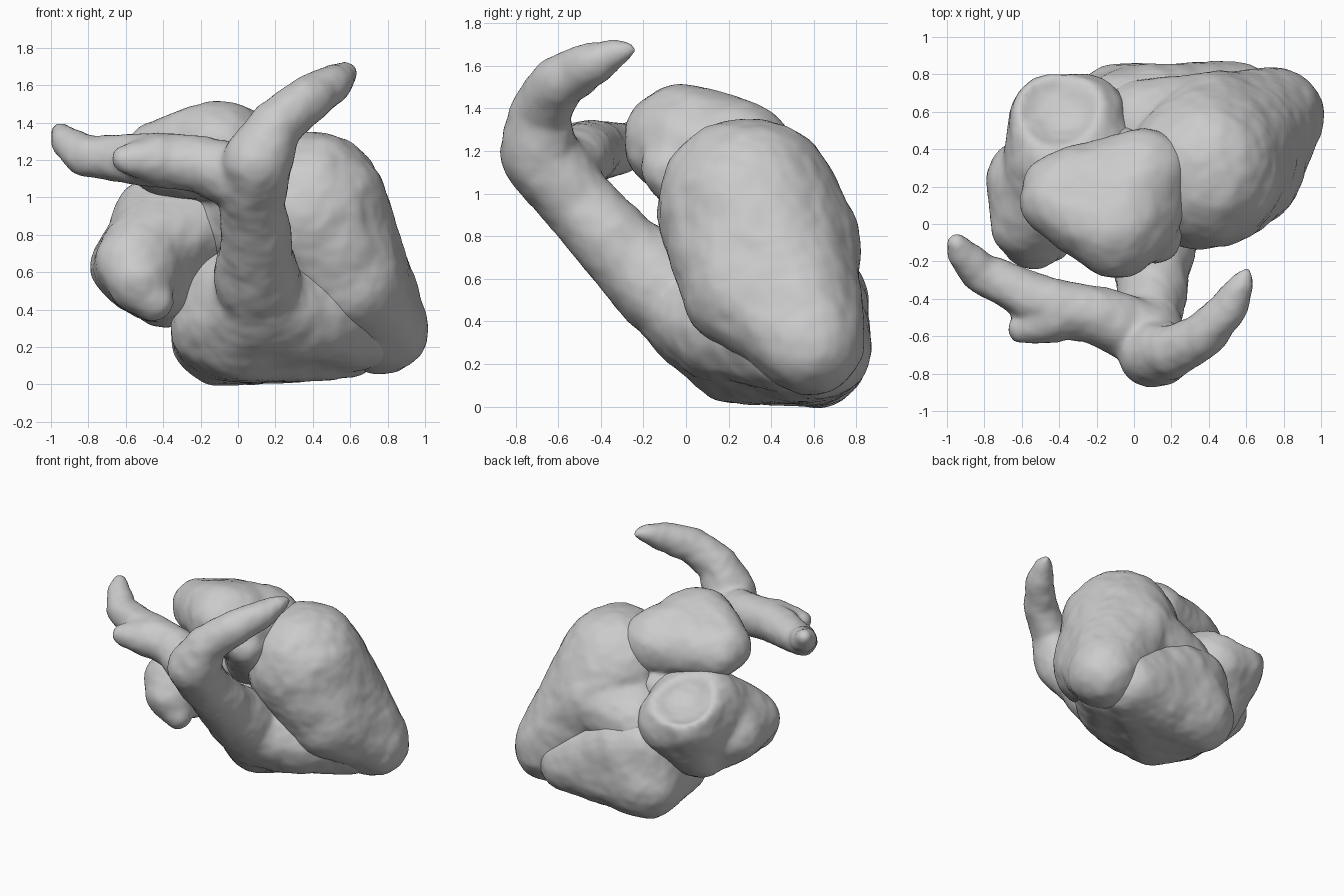
import bpy, bmesh
from mathutils import Matrix
from mathutils.bvhtree import BVHTree

if "Cube" in bpy.data.objects:
    bpy.data.objects.remove(bpy.data.objects["Cube"])

VOXEL = 0.022
bump = bpy.data.textures.new("soft_bumps", 'CLOUDS')
bump.noise_scale = 0.22
organs = []


def hull(target, balls):
    """Add the convex skin around a set of (x, y, z, radius) balls."""
    bm = bmesh.new()
    for x, y, z, r in balls:
        bmesh.ops.create_icosphere(bm, subdivisions=3, radius=r,
                                   matrix=Matrix.Translation((x, y, z)))
    res = bmesh.ops.convex_hull(bm, input=bm.verts[:])
    junk = {g for g in res["geom_interior"] + res["geom_unused"]
            if isinstance(g, bmesh.types.BMVert)}
    bmesh.ops.delete(bm, geom=list(junk), context='VERTS')
    bmesh.ops.delete(bm, geom=[v for v in bm.verts if not v.link_faces], context='VERTS')
    bmesh.ops.recalc_face_normals(bm, faces=bm.faces[:])
    me = bpy.data.meshes.new("tmp")
    bm.to_mesh(me)
    bm.free()
    target.from_mesh(me)
    bpy.data.meshes.remove(me)


def organ(name, bodies=(), tubes=(), scoop=None, smooth=8):
    """Blend convex bodies and tapered tubes into one smooth skin."""
    bm = bmesh.new()
    for balls in bodies:
        hull(bm, balls)
    for path in tubes:
        for a, b in zip(path, path[1:]):
            hull(bm, (a, b))
    me = bpy.data.meshes.new(name)
    bm.to_mesh(me)
    bm.free()
    ob = bpy.data.objects.new(name, me)
    bpy.context.collection.objects.link(ob)
    m = ob.modifiers.new("skin", 'REMESH')
    m.mode, m.voxel_size, m.use_smooth_shade = 'VOXEL', VOXEL, True
    cutter = None
    if scoop:
        bpy.ops.mesh.primitive_uv_sphere_add(segments=48, ring_count=24,
                                             radius=scoop[3], location=scoop[:3])
        cutter = bpy.context.object
        cutter.name = "scoop_cutter"
        cutter.hide_render = True
        m = ob.modifiers.new("scoop", 'BOOLEAN')
        m.operation, m.object, m.solver = 'DIFFERENCE', cutter, 'EXACT'
        m = ob.modifiers.new("reskin", 'REMESH')
        m.mode, m.voxel_size, m.use_smooth_shade = 'VOXEL', VOXEL, True
    m = ob.modifiers.new("soften", 'SMOOTH')
    m.factor, m.iterations = 0.5, smooth
    m = ob.modifiers.new("bumps", 'DISPLACE')
    m.texture, m.strength, m.mid_level = bump, 0.035, 0.2
    # bake the modifiers
    bpy.ops.object.select_all(action='DESELECT')
    ob.select_set(True)
    bpy.context.view_layer.objects.active = ob
    for m in list(ob.modifiers):
        bpy.ops.object.modifier_apply(modifier=m.name)
    if cutter:
        bpy.data.objects.remove(cutter, do_unlink=True)
    bpy.ops.object.shade_smooth()
    organs.append(ob)


def trim_hidden(depth=0.035):
    """Remove skin that lies buried inside a neighbouring part."""
    trees = []
    for ob in organs:
        bm = bmesh.new()
        bm.from_mesh(ob.data)
        trees.append(BVHTree.FromBMesh(bm))
        bm.free()
    for ob in organs:
        bm = bmesh.new()
        bm.from_mesh(ob.data)
        buried = set()
        for other, tree in zip(organs, trees):
            if other is ob:
                continue
            for v in bm.verts:
                co, no, _, _ = tree.find_nearest(v.co)
                if (v.co - co).dot(no) < -depth:
                    buried.add(v)
        bmesh.ops.delete(bm, geom=list(buried), context='VERTS')
        bm.to_mesh(ob.data)
        bm.free()


# Large chamber on the right
organ("left_ventricle", bodies=[
    [(0.38, 0.29, 0.93, 0.42), (0.76, 0.58, 0.31, 0.25),
     (0.60, 0.27, 0.55, 0.28), (0.40, 0.52, 0.80, 0.28),
     (0.80, 0.60, 0.38, 0.19)],
    [(0.38, 0.30, 0.90, 0.30), (0.06, 0.52, 0.66, 0.25), (0.40, 0.52, 0.78, 0.28)]])

# Lower chamber flowing into the front trunk, its two arms and a short stub
organ("right_ventricle_and_forked_artery", bodies=[
    [(-0.09, 0.59, 0.265, 0.26), (0.02, 0.22, 0.27, 0.24),
     (-0.13, 0.30, 0.30, 0.22), (0.55, 0.61, 0.27, 0.24),
     (0.10, 0.60, 0.50, 0.25), (0.12, 0.02, 0.45, 0.24),
     (0.32, 0.16, 0.38, 0.24), (-0.12, 0.35, 0.55, 0.20), (-0.06, 0.57, 0.53, 0.24)],
    [(0.12, 0.02, 0.45, 0.23), (0.32, 0.16, 0.38, 0.24), (0.63, 0.47, 0.32, 0.24),
     (0.50, 0.60, 0.28, 0.23), (0.44, 0.25, 0.36, 0.24)]],
    tubes=[
    [(0.12, 0.05, 0.45, 0.24), (0.10, -0.12, 0.57, 0.22), (0.10, -0.30, 0.73, 0.185),
     (0.08, -0.50, 0.95, 0.165), (0.10, -0.69, 1.18, 0.175), (0.20, -0.68, 1.38, 0.135),
     (0.36, -0.60, 1.52, 0.115), (0.50, -0.46, 1.60, 0.095), (0.57, -0.33, 1.66, 0.06),
     (0.60, -0.27, 1.675, 0.033)],
    [(0.08, -0.60, 1.08, 0.17), (-0.20, -0.49, 1.18, 0.15), (-0.40, -0.45, 1.20, 0.14),
     (-0.62, -0.36, 1.21, 0.12), (-0.82, -0.26, 1.22, 0.10), (-0.92, -0.16, 1.30, 0.075),
     (-0.95, -0.10, 1.35, 0.045)],
    [(-0.42, -0.49, 1.20, 0.13), (-0.60, -0.56, 1.20, 0.07)]], smooth=6)

# Bean-shaped lobe on top, with its neck into the middle
organ("left_atrium", bodies=[
    [(-0.41, 0.12, 1.22, 0.19), (-0.10, -0.02, 1.25, 0.26), (0.02, 0.02, 1.21, 0.22),
     (0.06, 0.26, 1.18, 0.24), (-0.41, 0.19, 1.20, 0.18), (-0.25, 0.21, 1.20, 0.21)],
    [(0.12, -0.07, 1.12, 0.13), (0.05, 0.15, 1.00, 0.22), (-0.05, 0.30, 0.85, 0.22)]])

# Side lobe with a hollow at the upper back and a drooping front flap
organ("right_atrium", bodies=[
    [(-0.42, 0.55, 0.82, 0.25), (-0.28, 0.56, 0.77, 0.24), (-0.43, 0.33, 0.88, 0.23),
     (-0.40, 0.40, 0.50, 0.19), (-0.20, 0.30, 0.85, 0.22), (-0.48, 0.14, 0.74, 0.22)],
    [(-0.48, 0.14, 0.74, 0.22), (-0.57, 0.00, 0.65, 0.19), (-0.52, -0.07, 0.54, 0.16),
     (-0.58, 0.24, 0.63, 0.20), (-0.40, 0.38, 0.52, 0.19)]],
    tubes=[[(-0.54, -0.06, 0.56, 0.17), (-0.45, -0.10, 0.44, 0.10)]],
    scoop=(-0.42, 0.74, 1.22, 0.36))

trim_hidden()
